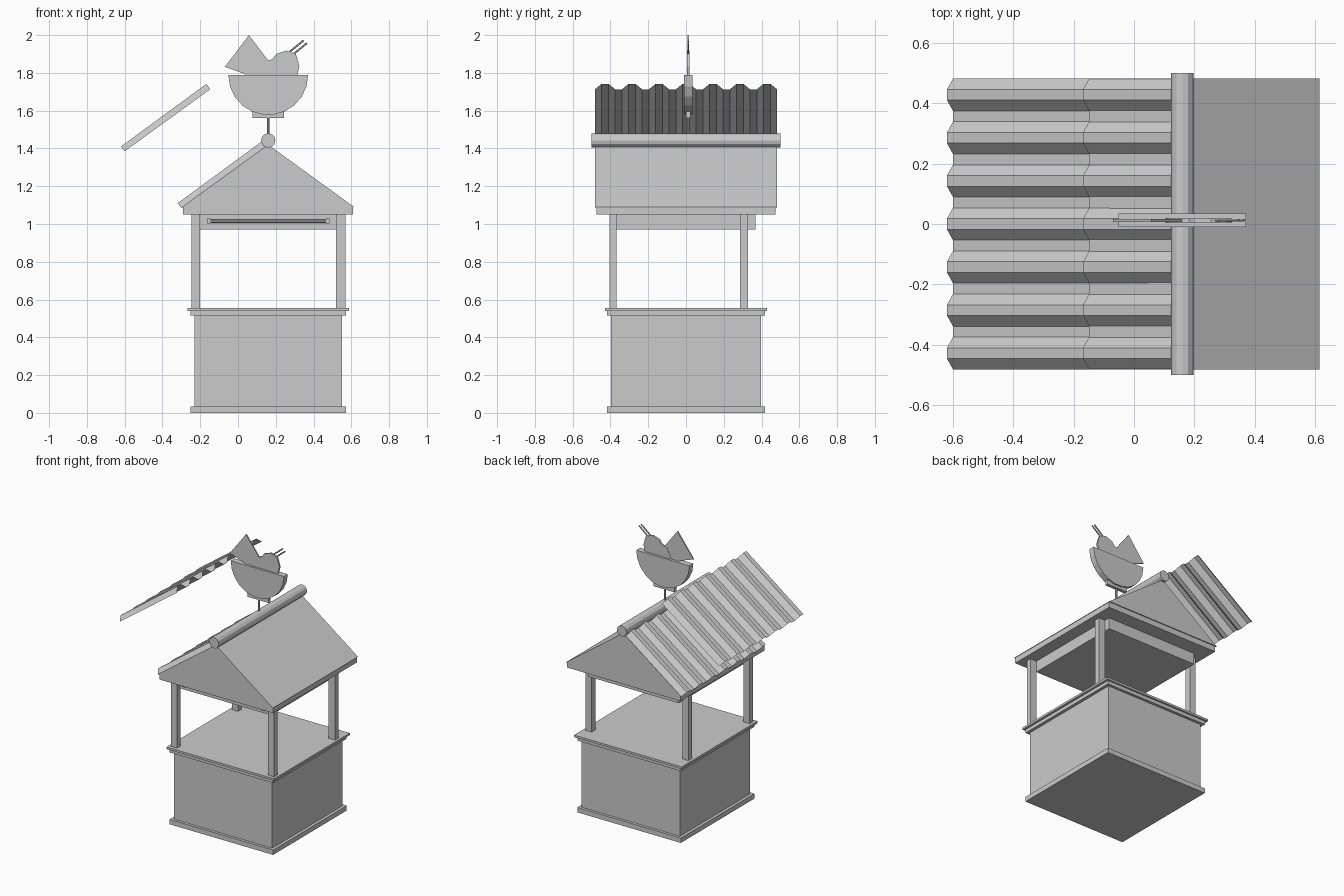
import bpy, bmesh, math
from mathutils import Vector

if "Cube" in bpy.data.objects:
    bpy.data.objects.remove(bpy.data.objects["Cube"])

CX = 0.16  # centre line of the stall


def finish(name, bm):
    bmesh.ops.recalc_face_normals(bm, faces=bm.faces)
    me = bpy.data.meshes.new(name)
    bm.to_mesh(me)
    bm.free()
    ob = bpy.data.objects.new(name, me)
    bpy.context.collection.objects.link(ob)
    return ob


def prism(name, pts, y0, y1):
    """Extrude an xz outline from y0 to y1."""
    bm = bmesh.new()
    f = bm.faces.new([bm.verts.new((x, y0, z)) for x, z in pts])
    ext = bmesh.ops.extrude_face_region(bm, geom=[f])
    bmesh.ops.translate(bm, vec=(0, y1 - y0, 0),
                        verts=[v for v in ext["geom"] if isinstance(v, bmesh.types.BMVert)])
    return finish(name, bm)


def box(name, x0, x1, y0, y1, z0, z1):
    return prism(name, [(x0, z0), (x1, z0), (x1, z1), (x0, z1)], y0, y1)


def rod(name, a, b, r, sides):
    a, b = Vector(a), Vector(b)
    d = b - a
    bm = bmesh.new()
    bmesh.ops.create_cone(bm, cap_ends=True, segments=sides, radius1=r, radius2=r, depth=d.length)
    ob = finish(name, bm)
    ob.rotation_euler = d.to_track_quat('Z', 'Y').to_euler()
    ob.location = (a + b) / 2
    return ob


def corrugated_sheet(name, dx, dz):
    """Single-skin trapezoid sheet, swept up the roof slope."""
    n = 28
    ys = [0.482 - 0.964 * i / (n - 1) for i in range(n)]
    bm = bmesh.new()
    rows = []
    for low, high in (((-0.60, 1.385), (-0.62, 1.41)), ((-0.147, 1.713), (-0.167, 1.742))):
        row = []
        for i, y in enumerate(ys):
            x, z = high if i % 4 in (1, 2) else low
            row.append(bm.verts.new((x + dx, y, z + dz)))
        rows.append(row)
    for i in range(n - 1):
        bm.faces.new((rows[0][i], rows[0][i + 1], rows[1][i + 1], rows[1][i]))
    return finish(name, bm)


# Counter: centred slabs (half width, half depth, bottom, top)
for name, hx, hy, z0, z1 in (
        ("counter_plinth", 0.411, 0.417, 0.0, 0.035),
        ("counter_body", 0.39, 0.398, 0.035, 0.515),
        ("counter_trim", 0.411, 0.417, 0.515, 0.54),
        ("counter_top", 0.427, 0.43, 0.54, 0.555),
        ("ceiling_box", 0.36, 0.369, 0.97, 1.05),
        ("roof_slab", 0.45, 0.475, 1.05, 1.09)):
    box(name, CX - hx, CX + hx, -hy, hy, z0, z1)

# Posts
for side, x0, x1 in (("left", -0.247, -0.2), ("right", 0.52, 0.57)):
    box("front_post_" + side, x0, x1, -0.405, -0.367, 0.555, 1.05)
    box("back_post_" + side, x0, x1, 0.285, 0.327, 0.555, 1.05)

# Hanging rail on the front of the ceiling box
rod("front_rail", (-0.16, -0.385, 1.015), (0.48, -0.385, 1.015), 0.009, 8)
for x in (-0.155, 0.475):
    box("rail_bracket", x - 0.01, x + 0.01, -0.397, -0.367, 1.002, 1.028)

# Roof
prism("gable_roof", [(CX - 0.455, 1.09), (CX + 0.455, 1.09), (CX, 1.42)], -0.482, 0.482)
rod("ridge_roll", (CX, -0.5, 1.442), (CX, 0.5, 1.442), 0.038, 12)
corrugated_sheet("roof_sheet", 0.30, -0.30)
corrugated_sheet("lifted_roof_sheet", 0, 0)

# Bowl sign
rod("sign_pole", (CX, 0.011, 1.44), (CX, 0.011, 1.57), 0.007, 8)
box("bowl_foot", 0.077, 0.243, 0.0, 0.023, 1.56, 1.60)
bowl = [(CX + 0.211 * math.cos(a), 1.788 + 0.211 * math.sin(a))
        for a in (math.pi + math.pi * i / 11 for i in range(12))]
prism("bowl", bowl, -0.01, 0.034)

# Flat food cutouts and chopsticks
prism("food_wedge", [(0.058, 2.0), (-0.07, 1.832), (0.035, 1.795), (0.05, 1.78), (0.225, 1.78)],
      0.007, 0.016)
prism("food_rounds", [(0.10, 1.78), (0.14, 1.86), (0.182, 1.873), (0.203, 1.9), (0.256, 1.918),
                      (0.306, 1.9), (0.314, 1.875), (0.325, 1.836), (0.312, 1.78)], 0.005, 0.018)
for dx, dz in ((0, 0), (0.018, -0.014)):
    rod("chopstick", (0.22 + dx, 0.012, 1.868 + dz), (0.347 + dx, 0.012, 1.972 + dz), 0.005, 6)
